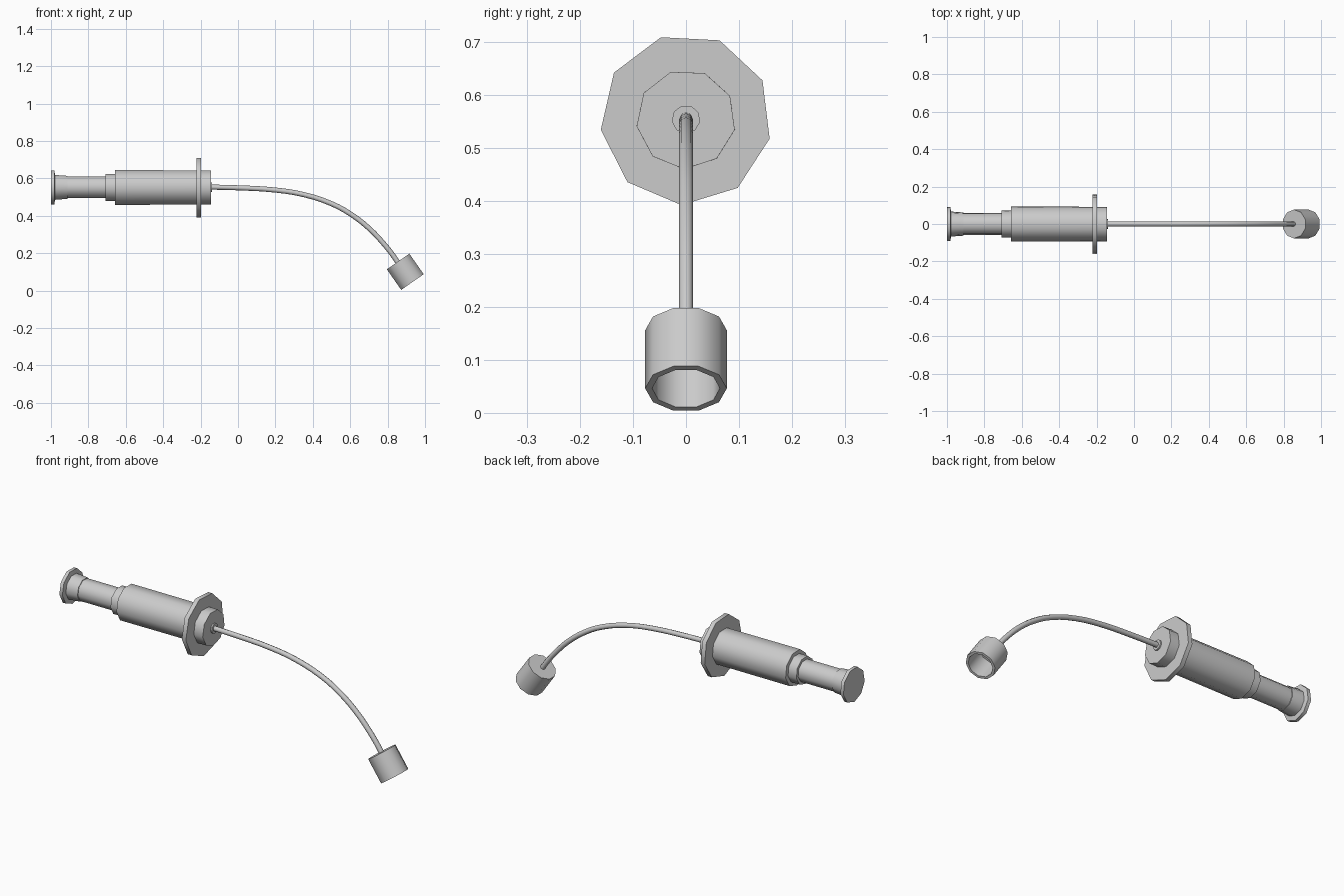
import bpy, bmesh, math
from mathutils import Vector, Matrix

if "Cube" in bpy.data.objects:
    bpy.data.objects.remove(bpy.data.objects["Cube"])

AXIS_Z = 0.554


def lathe(name, profile, sides, origin, direction, phase, closed=False):
    """Revolve (distance, radius) points around a direction; radius 0 is a pole."""
    d = Vector(direction).normalized()
    side = Vector((0, 1, 0))
    up = d.cross(side)
    bm = bmesh.new()
    rings = []
    for t, r in profile:
        c = Vector(origin) + d * t
        if r == 0:
            rings.append([bm.verts.new(c)] * sides)
            continue
        rings.append([bm.verts.new(c + r * (math.cos(a) * side + math.sin(a) * up))
                      for a in (math.radians(phase) + 2 * math.pi * i / sides
                                for i in range(sides))])
    for a, b in zip(rings, rings[1:]):
        for i in range(sides):
            j = (i + 1) % sides
            bm.faces.new(list(dict.fromkeys((a[i], a[j], b[j], b[i]))))
    bmesh.ops.recalc_face_normals(bm, faces=bm.faces)
    me = bpy.data.meshes.new(name)
    bm.to_mesh(me)
    bm.free()
    ob = bpy.data.objects.new(name, me)
    bpy.context.collection.objects.link(ob)
    smooth(ob)
    return ob


def smooth(ob):
    bpy.ops.object.select_all(action='DESELECT')
    ob.select_set(True)
    bpy.context.view_layer.objects.active = ob
    bpy.ops.object.shade_smooth_by_angle(angle=math.radians(50))


def handle_part(name, profile, phase=92):
    pts = [(profile[0][0], 0)] + profile + [(profile[-1][0], 0)]
    return lathe(name, pts, 9, (0, 0, AXIS_Z), (1, 0, 0), -phase)


# Plunger and barrel, all turned around one horizontal axis
handle_part("plunger_knob", [(-1, .092), (-.982, .092), (-.978, .068), (-.912, .063)])
handle_part("plunger_neck", [(-.93, .059), (-.69, .059)])
handle_part("barrel_collar", [(-.708, .074), (-.64, .074)])
handle_part("barrel", [(-.658, .095), (-.145, .094)])
handle_part("finger_flange", [(-.222, .162), (-.198, .162)], 93)
handle_part("outlet_hub", [(-.16, .027), (-.138, .027)])

# Curved tube
path = [(-.15, .554), (0, .55), (.2, .538), (.35, .514), (.5, .465),
        (.6, .411), (.7, .334), (.78, .25), (.83, .187), (.868, .13)]
cu = bpy.data.curves.new("tube", 'CURVE')
cu.dimensions = '3D'
cu.bevel_depth = 0.0135
cu.bevel_resolution = 2
cu.resolution_u = 3
cu.use_fill_caps = True
sp = cu.splines.new('BEZIER')
sp.bezier_points.add(len(path) - 1)
for p, (x, z) in zip(sp.bezier_points, path):
    p.co = (x, 0, z)
    p.handle_left_type = p.handle_right_type = 'AUTO'
tube = bpy.data.objects.new("tube", cu)
bpy.context.collection.objects.link(tube)
bpy.ops.object.select_all(action='DESELECT')
tube.select_set(True)
bpy.context.view_layer.objects.active = tube
bpy.ops.object.convert(target='MESH')
smooth(bpy.context.view_layer.objects.active)

# Tilted cup, closed where the tube enters and open at the far end
lathe("cup", [(0, 0), (0, .077), (.134, .077), (.134, .064), (.014, .064), (.014, 0)],
      10, (.856, 0, .156), (.573, 0, -.82), 0)
